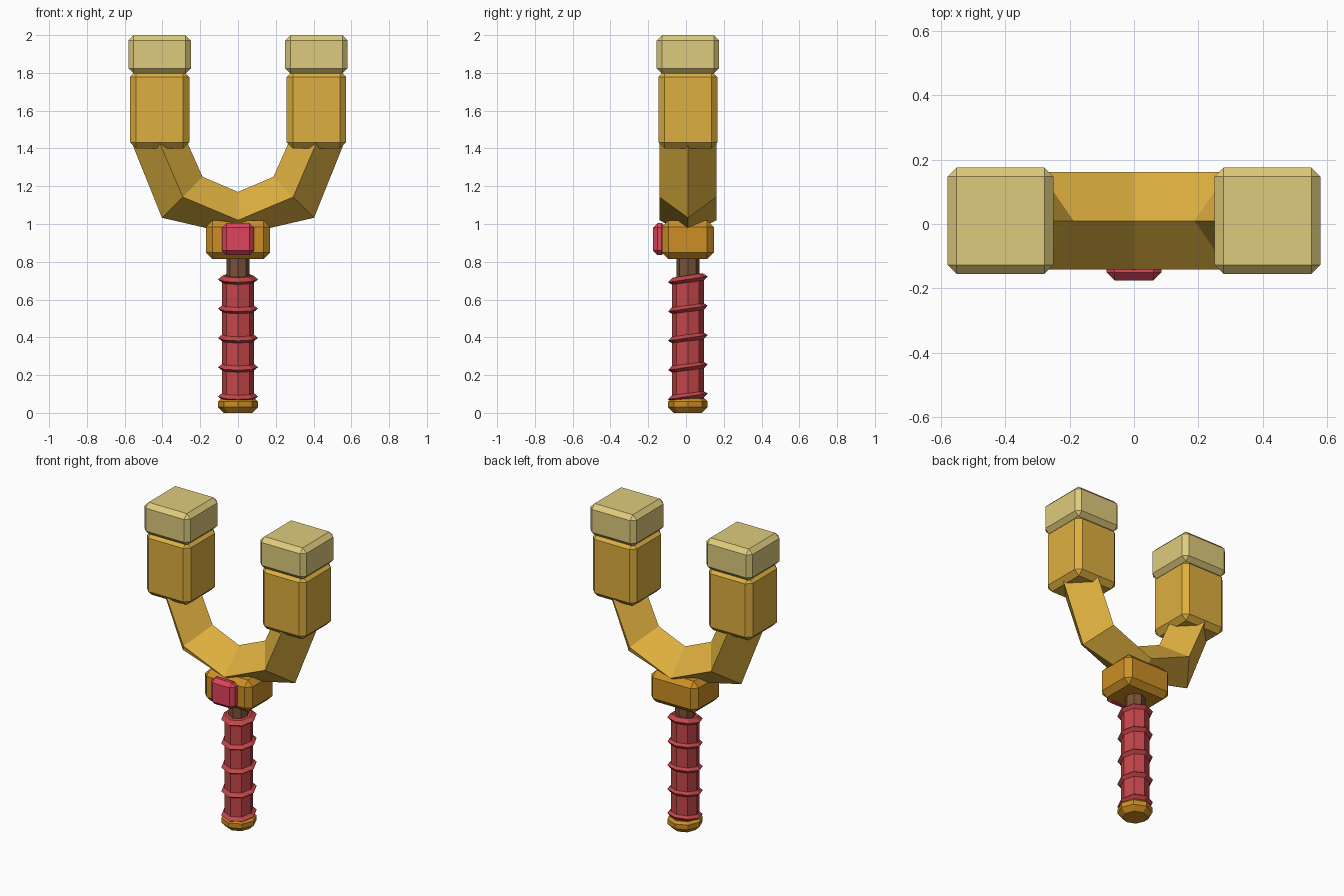
import bpy, bmesh, math
from mathutils import Matrix, Vector

cube = bpy.data.objects.get("Cube")
if cube:
    bpy.data.objects.remove(cube, do_unlink=True)

CY = 0.01  # depth of the shared centre plane


def material(name, rgb):
    m = bpy.data.materials.new(name)
    m.use_nodes = True
    m.diffuse_color = (*rgb, 1)
    m.node_tree.nodes["Principled BSDF"].inputs["Base Color"].default_value = (*rgb, 1)
    return m


gold = material("gold", (0.73, 0.43, 0.05))
dark_gold = material("dark_gold", (0.61, 0.275, 0.018))
cream = material("cream", (0.73, 0.60, 0.205))
red = material("red", (0.55, 0.061, 0.067))
pink = material("pink", (0.73, 0.056, 0.107))
brown = material("brown", (0.195, 0.084, 0.04))


def finish(bm, name, mat):
    bmesh.ops.recalc_face_normals(bm, faces=bm.faces)
    mesh = bpy.data.meshes.new(name)
    bm.to_mesh(mesh)
    bm.free()
    mesh.materials.append(mat)
    obj = bpy.data.objects.new(name, mesh)
    bpy.context.collection.objects.link(obj)
    return obj


def block(name, mat, centre, size, bevel):
    """Box with chamfered edges."""
    bm = bmesh.new()
    bmesh.ops.create_cube(bm, size=1, matrix=Matrix.Translation(centre) @ Matrix.Diagonal((*size, 1)))
    bmesh.ops.bevel(bm, geom=bm.edges[:], offset=bevel, segments=1,
                    affect='EDGES', profile=0.5)
    return finish(bm, name, mat)


def skin(bm, loops):
    """Join successive vertex loops and cap both ends."""
    n = len(loops[0])
    for a, b in zip(loops, loops[1:]):
        for i in range(n):
            j = (i + 1) % n
            bm.faces.new((a[i], a[j], b[j], b[i]))
    bm.faces.new(loops[0])
    bm.faces.new(loops[-1])


def lathe(name, mat, profile, z=0, tilt=0, sides=8):
    """Eight-sided turned part from (radius, height) pairs."""
    bm = bmesh.new()
    turn = Matrix.Translation((0, CY, z)) @ Matrix.Rotation(tilt, 4, 'X')
    loops = []
    for r, h in profile:
        angles = [math.tau * i / sides for i in range(sides)]
        loops.append([bm.verts.new(turn @ Vector((r * math.cos(a), r * math.sin(a), h)))
                      for a in angles])
    skin(bm, loops)
    return finish(bm, name, mat)


# Handle: pommel, grip, stem
lathe("pommel", dark_gold, [(0.075, 0), (0.105, 0.03), (0.105, 0.06), (0.09, 0.075)])
lathe("grip", red, [(0.085, 0.06), (0.085, 0.71)])
lathe("stem", brown, [(0.061, 0.68), (0.061, 0.84)])

# Tilted wrap ridges around the grip
for i in range(5):
    lathe(f"grip_ridge_{i + 1}", red, [(0.08, -0.021), (0.106, 0), (0.08, 0.021)],
          z=0.087 + 0.155 * i, tilt=math.radians(8.5))

# Collar and front button
block("collar", dark_gold, (0, CY, 0.917), (0.34, 0.275, 0.205), 0.035)
block("button", pink, (0, -0.14, 0.92), (0.17, 0.07, 0.17), 0.024)

# Fork: diamond section swept along inner, ridge and outer lines
half = [((0, 1.17), (0, 1.02), (0, 0.94)),
        ((0.188, 1.25), (0.292, 1.143), (0.403, 1.033)),
        ((0.268, 1.43), (0.415, 1.43), (0.562, 1.43))]
stations = [[(-x, z) for x, z in s] for s in half[:0:-1]] + half
bm = bmesh.new()
loops = []
for inner, ridge, outer in stations:
    corners = [(inner, 0), (ridge, 0.151), (outer, 0), (ridge, -0.151)]
    loops.append([bm.verts.new((p[0], CY + y, p[1])) for p, y in corners])
skin(bm, loops)
finish(bm, "fork", gold)

# Prong blocks and their caps
for side, s in (("left", 1), ("right", -1)):
    block(f"{side}_prong", gold, (s * 0.415, CY, 1.605), (0.314, 0.312, 0.41), 0.032)
    block(f"{side}_cap", cream, (s * 0.415, CY, 1.898), (0.33, 0.33, 0.204), 0.028)
